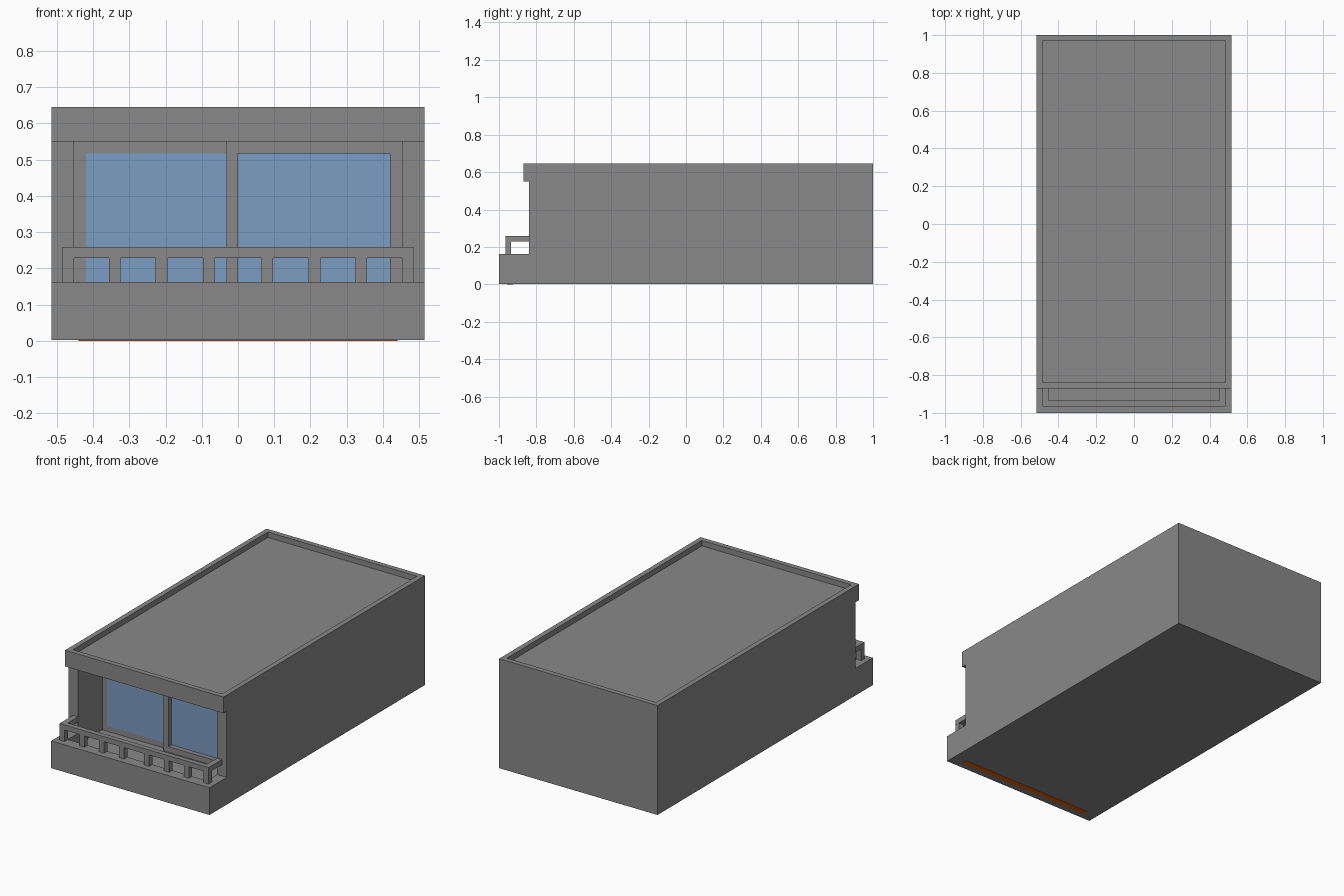
import bpy
import bmesh

cube = bpy.data.objects.get("Cube")
if cube:
    bpy.data.objects.remove(cube, do_unlink=True)


def material(name, rgb):
    mat = bpy.data.materials.new(name)
    mat.use_nodes = True
    mat.diffuse_color = (*rgb, 1)
    mat.node_tree.nodes["Principled BSDF"].inputs["Base Color"].default_value = (*rgb, 1)
    return mat


CONCRETE = material("concrete grey", (0.25, 0.25, 0.25))
GLASS = material("window blue", (0.20, 0.34, 0.54))
ORANGE = material("orange strip", (0.80, 0.12, 0.0))


def prism(name, outline, vector, mat):
    """Extrude a closed outline of 3D points along a vector."""
    bm = bmesh.new()
    face = bm.faces.new([bm.verts.new(p) for p in outline])
    ext = bmesh.ops.extrude_face_region(bm, geom=[face])
    verts = [v for v in ext["geom"] if isinstance(v, bmesh.types.BMVert)]
    bmesh.ops.translate(bm, verts=verts, vec=vector)
    bmesh.ops.recalc_face_normals(bm, faces=bm.faces)
    mesh = bpy.data.meshes.new(name)
    bm.to_mesh(mesh)
    bm.free()
    mesh.materials.append(mat)
    obj = bpy.data.objects.new(name, mesh)
    bpy.context.collection.objects.link(obj)
    return obj


def box(name, x0, x1, y0, y1, z0, z1, mat=CONCRETE):
    outline = [(x0, y0, z0), (x1, y0, z0), (x1, y1, z0), (x0, y1, z0)]
    return prism(name, outline, (0, 0, z1 - z0), mat)


def cut(obj, cutter):
    """Apply a boolean difference and discard the cutter."""
    cutter.hide_render = True
    mod = obj.modifiers.new("cut", "BOOLEAN")
    mod.object = cutter
    mod.operation = "DIFFERENCE"
    mod.solver = "EXACT"
    bpy.context.view_layer.objects.active = obj
    bpy.ops.object.modifier_apply(modifier=mod.name)
    bpy.data.objects.remove(cutter, do_unlink=True)


W = 0.515        # half width of the building
IN = 0.452       # half width of the loggia
FLOOR = 0.097    # balcony floor height
BACK = -0.615    # back wall of the loggia

# Main block: side profile with base step and overhanging cornice
profile = [(-1, 0.002), (1, 0.002), (1, 0.645), (-0.87, 0.645),
           (-0.87, 0.55), (-0.84, 0.55), (-0.84, 0.162), (-1, 0.162)]
body = prism("building_body", [(-W, y, z) for y, z in profile], (2 * W, 0, 0), CONCRETE)
cut(body, box("roof_cutter", -0.485, 0.485, -0.84, 0.97, 0.613, 0.8))
cut(body, box("loggia_cutter", -IN, IN, -0.935, BACK, FLOOR, 0.55))

# Sliding window: flush left pane, right sash standing forward with recessed pane
box("left_pane", -0.42, -0.03, BACK - 0.002, BACK + 0.004, 0.13, 0.517, GLASS)
sash = box("right_sash", -0.032, IN, BACK - 0.03, BACK, FLOOR, 0.55)
cut(sash, box("sash_cutter", 0, 0.42, BACK - 0.1, BACK + 0.1, 0.13, 0.517))
box("right_pane", 0, 0.42, BACK - 0.002, BACK + 0.004, 0.13, 0.517, GLASS)

# Balcony handrail: U-shaped in plan
rail = [(-0.485, -0.84), (-0.485, -0.965), (0.485, -0.965), (0.485, -0.84),
        (IN, -0.84), (IN, -0.935), (-IN, -0.935), (-IN, -0.84)]
prism("handrail", [(x, y, 0.229) for x, y in rail], (0, 0, 0.03), CONCRETE)

# Balusters, mirrored about the centre
for i, cx in enumerate((0.081, 0.211, 0.34, 0.4685)):
    for side, s in (("left", 1), ("right", -1)):
        box(f"baluster_{side}_{i + 1}", s * cx - 0.0162, s * cx + 0.0162,
            -0.965, -0.935, 0.162, 0.229)

# Thin coloured strip on the underside
box("underside_strip", -0.44, 0.44, -0.958, -0.926, 0, 0.004, ORANGE)
